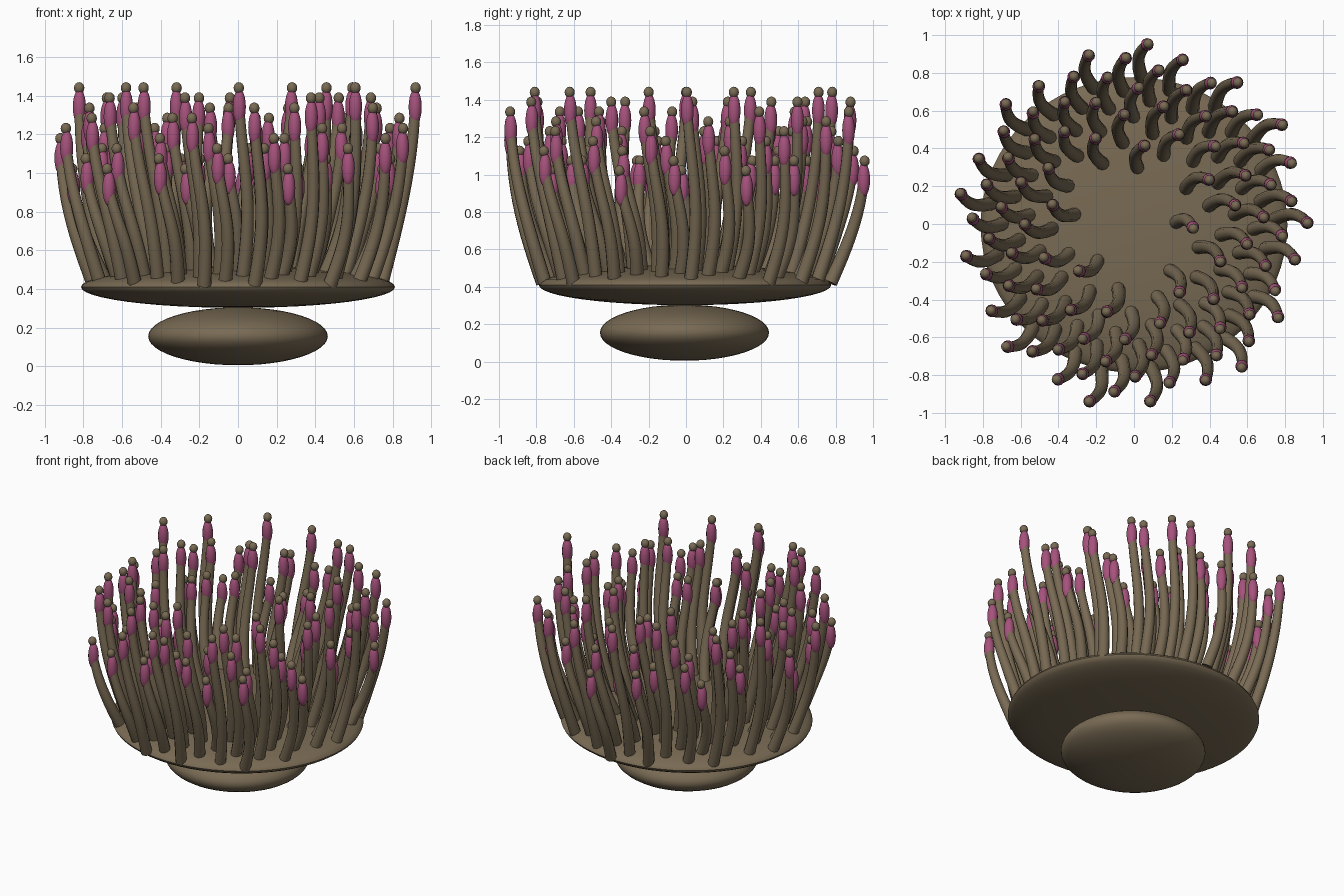
import bpy, bmesh, math
from mathutils import Matrix, Vector

cube = bpy.data.objects.get("Cube")
if cube:
    bpy.data.objects.remove(cube, do_unlink=True)

COUNT = 96
GOLDEN = math.radians(137.508)


def material(name, color):
    mat = bpy.data.materials.new(name)
    mat.use_nodes = True
    mat.diffuse_color = (*color, 1)
    mat.node_tree.nodes["Principled BSDF"].inputs["Base Color"].default_value = (*color, 1)
    return mat


brown = material("olive brown", (0.19, 0.145, 0.088))
pink = material("dusty pink", (0.38, 0.085, 0.20))


def smooth(obj):
    bpy.ops.object.select_all(action="DESELECT")
    obj.select_set(True)
    bpy.context.view_layer.objects.active = obj
    bpy.ops.object.shade_smooth_by_angle(angle=math.radians(40))


def ellipsoids(name, centers, radii, mat, segments, rings):
    """One object holding an ellipsoid at each centre."""
    bm = bmesh.new()
    for c in centers:
        place = Matrix.Translation(c) @ Matrix.Diagonal((*radii, 1))
        bmesh.ops.create_uvsphere(bm, u_segments=segments, v_segments=rings,
                                  radius=1, matrix=place)
    mesh = bpy.data.meshes.new(name)
    bm.to_mesh(mesh)
    bm.free()
    mesh.materials.append(mat)
    obj = bpy.data.objects.new(name, mesh)
    bpy.context.collection.objects.link(obj)
    smooth(obj)
    return obj


def tip_height(i):
    return 1.02 + 0.0525 * (i % 9)


def path_point(i, t):
    """Point on tentacle i: leans outward, then rises, with a sideways sway."""
    angle = -i * GOLDEN
    root = 0.21 + 0.55 * (i / (COUNT - 1)) ** 0.55
    tip = 0.315 + 0.064 * math.sqrt(i)
    r = root + (tip - root) * math.sin(t * math.pi / 2)
    sway = 0.024 * math.sin(1.5 * math.pi * t)
    x = r * math.cos(angle) - sway * math.sin(angle)
    y = r * math.sin(angle) + sway * math.cos(angle)
    base = 0.415 + 0.05 * (1 - (root / 0.8) ** 2)
    return Vector((x, y * 1.035, base + t * (tip_height(i) - base)))


def drop_point(i, drop):
    """Point on tentacle i a given distance below its tip."""
    return path_point(i, 1 - drop / (tip_height(i) - 0.43))


# Foot and disc
ellipsoids("foot", [(0, -0.008, 0.155)], (0.465, 0.452, 0.15), brown, 48, 24)
ellipsoids("disc", [(0, -0.005, 0.41)], (0.812, 0.782, 0.108), brown, 64, 24)

# Tentacle stalks, arranged in a sunflower spiral
curve = bpy.data.curves.new("tentacles", "CURVE")
curve.dimensions = "3D"
curve.bevel_depth = 1
curve.bevel_resolution = 3
curve.use_fill_caps = True
STEPS = 12
for i in range(COUNT):
    end = 1 - 0.09 / (tip_height(i) - 0.43)
    spline = curve.splines.new("POLY")
    spline.points.add(STEPS)
    for k, point in enumerate(spline.points):
        f = k / STEPS
        point.co = (*path_point(i, f * end), 1)
        point.radius = 0.037 - 0.010 * f
curve.materials.append(brown)
stalks = bpy.data.objects.new("tentacles", curve)
bpy.context.collection.objects.link(stalks)
bpy.ops.object.select_all(action="DESELECT")
stalks.select_set(True)
bpy.context.view_layer.objects.active = stalks
bpy.ops.object.convert(target="MESH")
smooth(bpy.context.view_layer.objects.active)

# Pink swellings and the small beads on top
ellipsoids("tentacle_swellings", [drop_point(i, 0.098) for i in range(COUNT)],
           (0.034, 0.034, 0.092), pink, 12, 10)
ellipsoids("tentacle_beads", [path_point(i, 1) for i in range(COUNT)],
           (0.027, 0.027, 0.03), brown, 12, 8)
